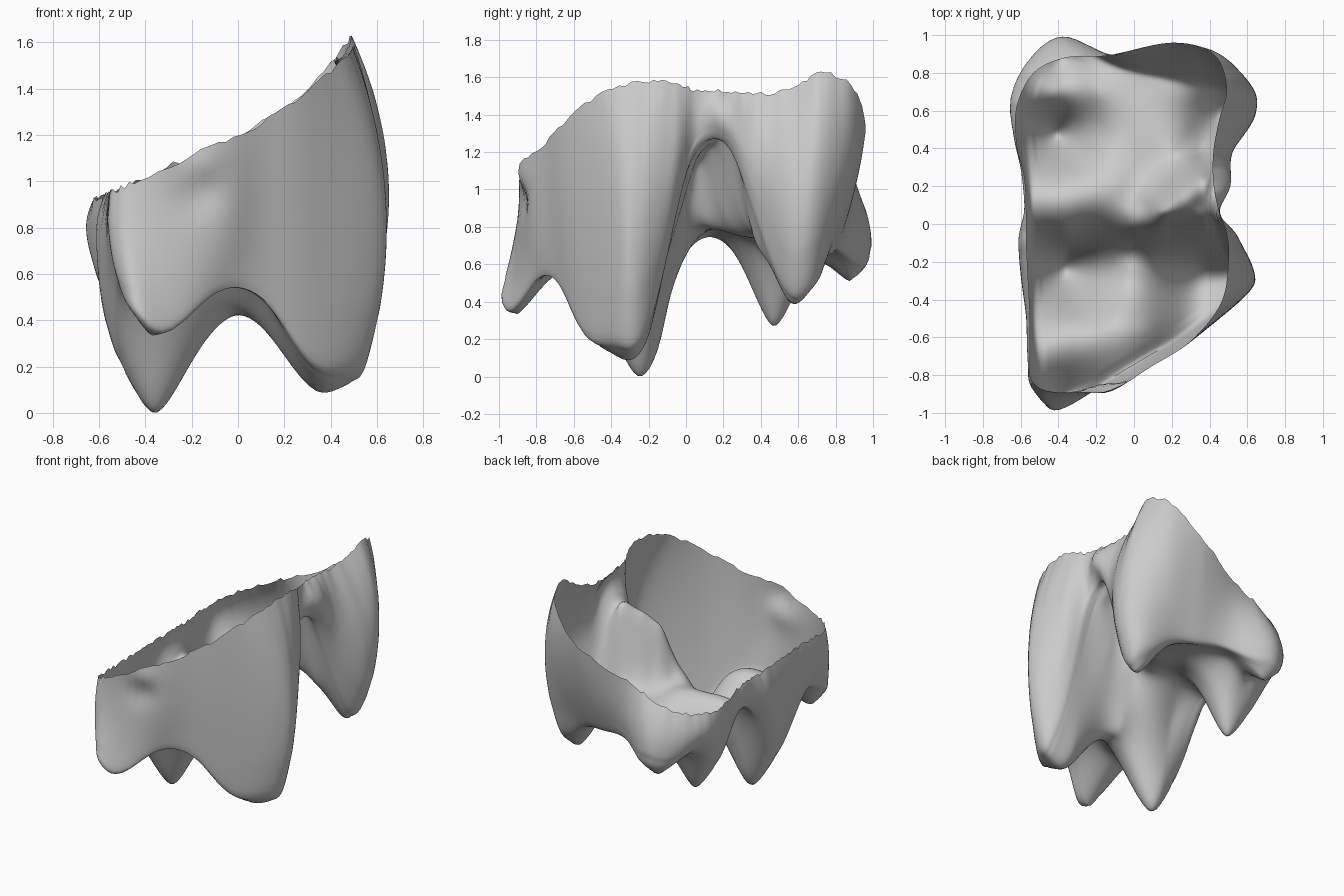
import bpy, bmesh, math, random
from mathutils import Vector

if "Cube" in bpy.data.objects:
    bpy.data.objects.remove(bpy.data.objects["Cube"])

random.seed(4)
SUB, FLOOR_RINGS, WALL_RINGS = 7, 52, 24

# Lower edge of the wall (x, y, z), counter-clockwise from the front left corner
BASE = [(-.40, -1.0, .40), (-.12, -.82, .49), (.08, -.70, .5), (.28, -.58, .25), (.5, -.40, .19),
        (.54, -.25, .18), (.47, -.12, .55), (.42, .03, 1.18), (.43, .2, 1.25), (.47, .36, .9),
        (.54, .56, .43), (.52, .70, .5), (.33, .74, .6), (.12, .78, .64), (-.12, .84, .66),
        (-.37, .98, .61), (-.52, .86, .62), (-.58, .66, .65), (-.57, .47, .48), (-.55, .25, .68),
        (-.54, .07, .73), (-.54, -.06, .56), (-.53, -.27, .25), (-.53, -.5, .45), (-.51, -.7, .58),
        (-.49, -.9, .48)]
# Widest part of the wall
MID = [(-.42, -.905, .85), (-.1, -.85, .8), (.1, -.73, .85), (.32, -.6, .8), (.60, -.37, .9),
       (.63, -.24, .95), (.55, -.08, 1.0), (.45, .05, 1.33), (.51, .2, 1.38), (.52, .38, 1.2),
       (.63, .57, 1.05), (.63, .72, 1.05), (.45, .88, 1.1), (.2, .9, 1.0), (-.1, .89, .9),
       (-.38, .99, .75), (-.57, .85, .78), (-.65, .65, .77), (-.63, .45, .72), (-.59, .25, .8),
       (-.58, .08, .85), (-.61, -.08, .75), (-.6, -.27, .65), (-.57, -.5, .7), (-.56, -.72, .77),
       (-.54, -.87, .75)]
# Open upper rim (x, y)
RIM = [(-.42, -.89), (-.12, -.87), (.1, -.75), (.3, -.62), (.46, -.42), (.5, -.2), (.49, -.05),
       (.45, .06), (.42, .22), (.42, .38), (.45, .55), (.49, .72), (.42, .9), (.2, .96),
       (-.15, .89), (-.36, .88), (-.53, .8), (-.62, .62), (-.62, .42), (-.58, .25), (-.57, .06),
       (-.57, -.08), (-.56, -.3), (-.55, -.5), (-.55, -.7), (-.54, -.83)]
# Cusp tips, ridges and hollows of the underside
FLOOR = [(-.36, -.25, 0), (-.38, -.93, .33), (.35, -.31, .09), (.48, -.28, .13), (.3, -.5, .2),
         (-.02, -.24, .42), (-.1, -.5, .6), (-.28, -.7, .55), (.08, -.55, .54),
         (-.36, -.14, .18), (-.36, -.06, .54), (-.36, .02, .71), (0, -.13, .48), (0, -.01, .78),
         (.35, -.2, .22), (.33, -.1, .65), (.33, .01, 1.08), (.2, -.01, .95),
         (-.1, .2, .79), (.33, .42, .66), (.27, .52, .66),
         (0, .55, .72), (-.2, .4, .65), (-.4, .47, .27), (-.39, .89, .51), (.45, .57, .39),
         (-.2, .7, .68), (.1, .7, .68), (-.42, .68, .61), (-.36, .28, .66), (-.36, -.52, .5),
         (.2, .4, .75)]
# High notch between the two lobes, with a steep diagonal step beside it
NOTCH = [(.15, .06, 1.12), (.25, .14, 1.22), (.36, .24, 1.26), (.34, .1, 1.22),
         (.05, .1, .85), (.14, .2, .89), (.24, .3, .86), (.36, .37, .72)]
# Local swellings and dents of the wall: position, radius, outward amount
DENTS = [((-.15, -.87, 1.07), .08, .025), ((-.18, -.87, .95), .10, -.03)]


def kernel(a, b):
    r2 = (a[0] - b[0]) ** 2 + (a[1] - b[1]) ** 2
    return r2 * math.log(r2) if r2 > 1e-12 else 0.0


def solve(m, rhs):
    """Gaussian elimination with pivoting."""
    n = len(m)
    m = [row + [v] for row, v in zip(m, rhs)]
    for i in range(n):
        p = max(range(i, n), key=lambda r: abs(m[r][i]))
        m[i], m[p] = m[p], m[i]
        for r in range(i + 1, n):
            f = m[r][i] / m[i][i]
            if f:
                m[r] = [a - f * b for a, b in zip(m[r], m[i])]
    x = [0.0] * n
    for i in reversed(range(n)):
        x[i] = (m[i][n] - sum(m[i][j] * x[j] for j in range(i + 1, n))) / m[i][i]
    return x


# Smooth height surface through all underside points (thin-plate spline)
PTS = FLOOR + NOTCH + BASE
rows = [[kernel(p, q) for q in PTS] + [1, p[0], p[1]] for p in PTS]
rows += [[f(p) for p in PTS] + [0, 0, 0] for f in (lambda p: 1, lambda p: p[0], lambda p: p[1])]
W = solve(rows, [p[2] for p in PTS] + [0, 0, 0])


def height(x, y):
    z = sum(w * kernel((x, y), p) for w, p in zip(W, PTS)) + W[-3] + W[-2] * x + W[-1] * y
    return max(z, 0.0)


def closed_curve(points):
    """Closed Catmull-Rom curve with SUB steps per span."""
    v = [Vector((p[0], p[1], p[2] if len(p) > 2 else 0)) for p in points]
    n, out = len(v), []
    for i in range(n):
        a, b, c, d = v[i - 1], v[i], v[(i + 1) % n], v[(i + 2) % n]
        for k in range(SUB):
            t = k / SUB
            out.append(.5 * (2 * b + (c - a) * t + (2 * a - 5 * b + 4 * c - d) * t * t
                             + (3 * b - a - 3 * c + d) * t ** 3))
    return out


def rim_height(x, y):
    z = 1.2 + .45 * x + (.6 * x * x if x > 0 else 0)
    z += .03 * math.exp(-((x - .42) ** 2 + (y - .25) ** 2) / .03)
    return z + .06 * math.exp(-((x - .5) ** 2 + (y - .78) ** 2) / .04)


base, mid, rim = closed_curve(BASE), closed_curve(MID), closed_curve(RIM)
n = len(base)
for b, r in zip(base, rim):
    b.z = height(b.x, b.y)
    r.z = rim_height(r.x, r.y) + random.uniform(-.012, .012)   # ragged edge

bm = bmesh.new()
centre = Vector((-.06, .0, 0))
rings = []

# Underside with cusps
for k in range(1, FLOOR_RINGS + 1):
    ring = []
    for b in base:
        p = centre.lerp(Vector((b.x, b.y, 0)), k / FLOOR_RINGS)
        ring.append(bm.verts.new((p.x, p.y, height(p.x, p.y))))
    rings.append(ring)

# Side wall bending through the widest part up to the rim
for k in range(1, WALL_RINGS + 1):
    t, ring = k / WALL_RINGS, []
    for b, m, r in zip(base, mid, rim):
        tm = min(.68, max(.32, (m.z - b.z) / (r.z - b.z)))
        p = (b * ((t - tm) * (t - 1) / tm) + m * (t * (t - 1) / (tm * (tm - 1)))
             + r * (t * (t - tm) / (1 - tm)))
        p.z = b.z + (r.z - b.z) * t
        out = Vector((p.x, p.y, 0)).normalized()
        for pos, rad, amount in DENTS:
            d2 = (p - Vector(pos)).length_squared
            p = p + out * amount * math.exp(-d2 / (rad * rad))
        ring.append(bm.verts.new(p))
    rings.append(ring)

mid_vert = bm.verts.new((centre.x, centre.y, height(centre.x, centre.y)))
for i in range(n):
    j = (i + 1) % n
    bm.faces.new((mid_vert, rings[0][j], rings[0][i]))
    for lo, hi in zip(rings, rings[1:]):
        bm.faces.new((lo[i], lo[j], hi[j], hi[i]))

# Soften the crease between underside and wall, keeping the rim
soft = [v for ring in rings[FLOOR_RINGS - 5:FLOOR_RINGS + 4] for v in ring]
for _ in range(5):
    bmesh.ops.smooth_vert(bm, verts=soft, factor=.5, use_axis_x=True, use_axis_y=True, use_axis_z=True)

mesh = bpy.data.meshes.new("crown_shell")
bm.to_mesh(mesh)
bm.free()
shell = bpy.data.objects.new("crown_shell", mesh)
bpy.context.collection.objects.link(shell)

grey = bpy.data.materials.new("plain_grey")
grey.diffuse_color = (.6, .6, .6, 1)
grey.use_nodes = True
grey.node_tree.nodes["Principled BSDF"].inputs["Base Color"].default_value = grey.diffuse_color
mesh.materials.append(grey)

bpy.context.view_layer.objects.active = shell
shell.select_set(True)
bpy.ops.object.shade_smooth_by_angle(angle=math.radians(50))
